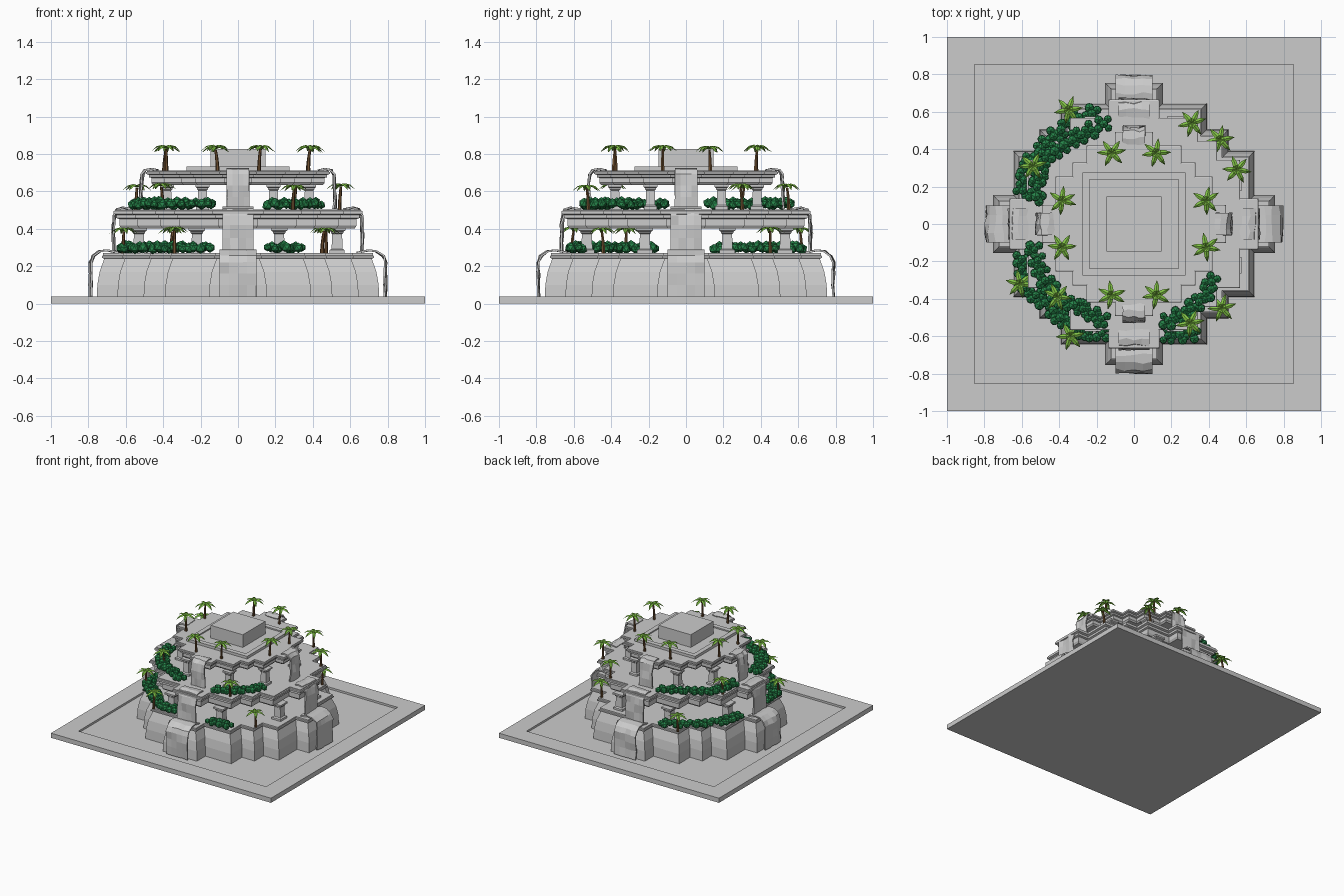
import bpy, bmesh, math, random
from mathutils import Matrix, Vector

if "Cube" in bpy.data.objects:
    bpy.data.objects.remove(bpy.data.objects["Cube"])

random.seed(4)


def material(name, rgb):
    m = bpy.data.materials.new(name)
    m.diffuse_color = (*rgb, 1)
    m.use_nodes = True
    m.node_tree.nodes["Principled BSDF"].inputs["Base Color"].default_value = m.diffuse_color
    return m


BUSH = material("bush_green", (0.02, 0.24, 0.07))
LEAF = material("leaf_green", (0.22, 0.55, 0.06))
BARK = material("bark_brown", (0.16, 0.08, 0.03))


def finish(name, bm, mats=()):
    me = bpy.data.meshes.new(name)
    bmesh.ops.recalc_face_normals(bm, faces=bm.faces)
    bm.to_mesh(me)
    bm.free()
    for m in mats:
        me.materials.append(m)
    ob = bpy.data.objects.new(name, me)
    bpy.context.collection.objects.link(ob)
    return ob


def loft(bm, rings):
    """Join equal-length closed rings and cap both ends."""
    vs = [[bm.verts.new(p) for p in r] for r in rings]
    n = len(vs[0])
    faces = []
    for a, b in zip(vs, vs[1:]):
        for i in range(n):
            j = (i + 1) % n
            faces.append(bm.faces.new((a[i], a[j], b[j], b[i])))
    faces.append(bm.faces.new(vs[0][::-1]))
    faces.append(bm.faces.new(vs[-1]))
    return faces


def square(h, z, x=0, y=0):
    return [(x + a * h, y + b * h, z) for a, b in ((-1, -1), (1, -1), (1, 1), (-1, 1))]


# Base slab with a shallow sunken court
bm = bmesh.new()
loft(bm, [square(1, 0), square(1, 0.038), square(0.853, 0.038), square(0.853, 0.022)])
finish("base_slab", bm)

# Stepped cross-shaped plan, one quadrant repeated four times
QUAD = [(.755, .155), (.645, .155), (.645, .39), (.505, .39), (.505, .505),
        (.39, .505), (.39, .645), (.155, .645), (.155, .755)]


def plan(scale, inset, z):
    q = [(x * scale - inset, y * scale - inset) for x, y in QUAD]
    ring = []
    for _ in range(4):
        ring += [(x, y, z) for x, y in q]
        q = [(-y, x) for x, y in q]
    return ring


def tier(name, scale, profile):
    b = bmesh.new()
    loft(b, [plan(scale, d, z) for d, z in profile])
    finish(name, b)


tier("lower_tier", 1, [(0, .022), (.003, .10), (.015, .17), (.04, .24), (.028, .245),
                       (.028, .255), (.034, .258), (.034, .27)])
SLAB = [(.04, 0), (.03, .015), (.03, .05), (.016, .055), (.016, .072),
        (0, .078), (0, .092), (.006, .096), (.006, .102)]
tier("middle_tier", .88, [(d, .402 + h) for d, h in SLAB])
tier("upper_tier", .65, [(d * .9, .635 + h * .74) for d, h in SLAB])

# Columns carrying the two upper tiers
COL = [(.037, 0), (.037, .12), (.027, .17), (.024, .76), (.03, .8), (.03, .85),
       (.04, .9), (.04, 1)]


def columns(name, a, b, z0, z1, k):
    m = bmesh.new()
    for sx in (-1, 1):
        for sy in (-1, 1):
            for x, y in ((a, b), (b, a)):
                loft(m, [square(h * k, z0 + t * (z1 - z0), sx * x, sy * y) for h, t in COL])
    finish(name, m)


columns("lower_columns", .22, .53, .27, .404, 1.1)
columns("upper_columns", .19, .38, .503, .637, .95)

# Rooftop basin and central block
bm = bmesh.new()
loft(bm, [square(.275, .708), square(.275, .732), square(.238, .732), square(.238, .722)])
finish("roof_basin", bm)
bm = bmesh.new()
loft(bm, [square(.146, .72), square(.146, .826)])
finish("roof_block", bm)


# Waterfall ribbons on all four sides: (reach, height) path, wavy across
def waterfalls(name, half, path):
    m = bmesh.new()
    for side in range(4):
        rot = Matrix.Rotation(side * math.pi / 2, 3, 'Z')
        rows = []
        for r, z in path:
            rows.append([m.verts.new(rot @ Vector((r + random.uniform(-.008, .008),
                                                   half * (i / 2 - 1), z)))
                         for i in range(5)])
        for p, q in zip(rows, rows[1:]):
            for i in range(4):
                m.faces.new((p[i], p[i + 1], q[i + 1], q[i]))
    ob = finish(name, m)
    s = ob.modifiers.new("thickness", 'SOLIDIFY')
    s.thickness = .01
    s.offset = 0


waterfalls("lower_waterfalls", .098, [(.64, .272), (.70, .285), (.74, .28), (.775, .255), (.788, .22),
                                      (.79, .16), (.788, .10), (.785, .03)])
waterfalls("middle_waterfalls", .083, [(.57, .505), (.615, .513), (.645, .505), (.66, .47), (.664, .42),
                                       (.664, .35), (.664, .275)])
waterfalls("upper_waterfalls", .06, [(.43, .712), (.46, .72), (.495, .715), (.512, .69), (.518, .63),
                                     (.518, .57), (.515, .505)])


# Palms: tapered bent trunk with drooping folded fronds
def palm(i, x, y, z):
    m = bmesh.new()
    h = .118 + random.uniform(-.004, .006)
    lean = Vector((random.uniform(-.012, .012), random.uniform(-.012, .012), 0))
    rings = []
    for k in range(6):
        t = k / 5
        c = Vector((x, y, z + h * t)) + lean * (t * t - 1)
        r = .011 - .004 * t
        rings.append([c + Vector((math.cos(a), math.sin(a), 0)) * r
                      for a in (j * math.tau / 6 for j in range(6))])
    loft(m, rings)
    top = Vector((x, y, z + h))
    spin = random.uniform(0, math.tau)
    for f in range(6):
        a = spin + f * math.tau / 6 + random.uniform(-.2, .2)
        out, side = Vector((math.cos(a), math.sin(a), 0)), Vector((-math.sin(a), math.cos(a), 0))
        prev = None
        for d, up, w in ((0, .005, .006), (.022, .021, .014), (.05, .014, .012), (.078, -.012, .001)):
            c = top + out * d + Vector((0, 0, up))
            row = [m.verts.new(c + side * w * s - Vector((0, 0, abs(s) * w * .5))) for s in (-1, 0, 1)]
            if prev:
                for j in (0, 1):
                    m.faces.new((prev[j], prev[j + 1], row[j + 1], row[j])).material_index = 1
            prev = row
    finish(f"palm_{i}", m, (BARK, LEAF))


palms = [(s * .12, t * .38, .706) for s in (-1, 1) for t in (-1, 1)]
palms += [(s * .385, t * .125, .706) for s in (-1, 1) for t in (-1, 1)]
palms += [(x, y, .5) for x, y in ((.30, -.53), (-.41, -.39), (.31, .54), (.55, .29), (-.54, .31))]
palms += [(x, y, .268) for x, y in ((.46, .45), (.47, -.45), (-.34, -.6), (-.35, .61), (-.61, -.32))]
for i, p in enumerate(palms):
    palm(i, *p)


# Bush rows: clusters of faceted balls spread along a path
def bushes(name, z, path):
    m = bmesh.new()
    for a, b in zip(path, path[1:]):
        a, b = Vector(a), Vector(b)
        n = max(1, round((b - a).length / .06))
        for k in range(n):
            c = a.lerp(b, (k + .5) / n)
            for j in range(5):
                g = j * math.tau / 4 + random.random()
                d = .034 if j < 4 else 0
                r = random.uniform(.022, .03)
                pos = Vector((c.x + d * math.cos(g), c.y + d * math.sin(g),
                              z + (.022 + random.uniform(0, .012) if j < 4 else .042)))
                bmesh.ops.create_icosphere(m, subdivisions=1, radius=r, matrix=Matrix.Translation(pos)
                                           @ Matrix.Rotation(random.random() * 3, 4, 'Z'))
    finish(name, m, (BUSH,))


bushes("middle_bushes_back_left", .503, [(-.13, .55), (-.26, .49), (-.4, .41), (-.5, .33), (-.53, .12)])
bushes("middle_bushes_front_left", .503, [(-.54, -.11), (-.49, -.28), (-.4, -.41), (-.3, -.44), (-.15, -.52)])
bushes("middle_bushes_front_right", .503, [(.15, -.53), (.28, -.47), (.37, -.4), (.43, -.28)])
bushes("lower_bushes_back_left", .268, [(-.19, .6), (-.33, .56), (-.45, .45), (-.57, .32), (-.6, .15)])
bushes("lower_bushes_front_left", .268, [(-.6, -.16), (-.6, -.32), (-.45, -.44), (-.34, -.56), (-.14, -.59)])
bushes("lower_bushes_front_right", .268, [(.15, -.6), (.34, -.58)])
